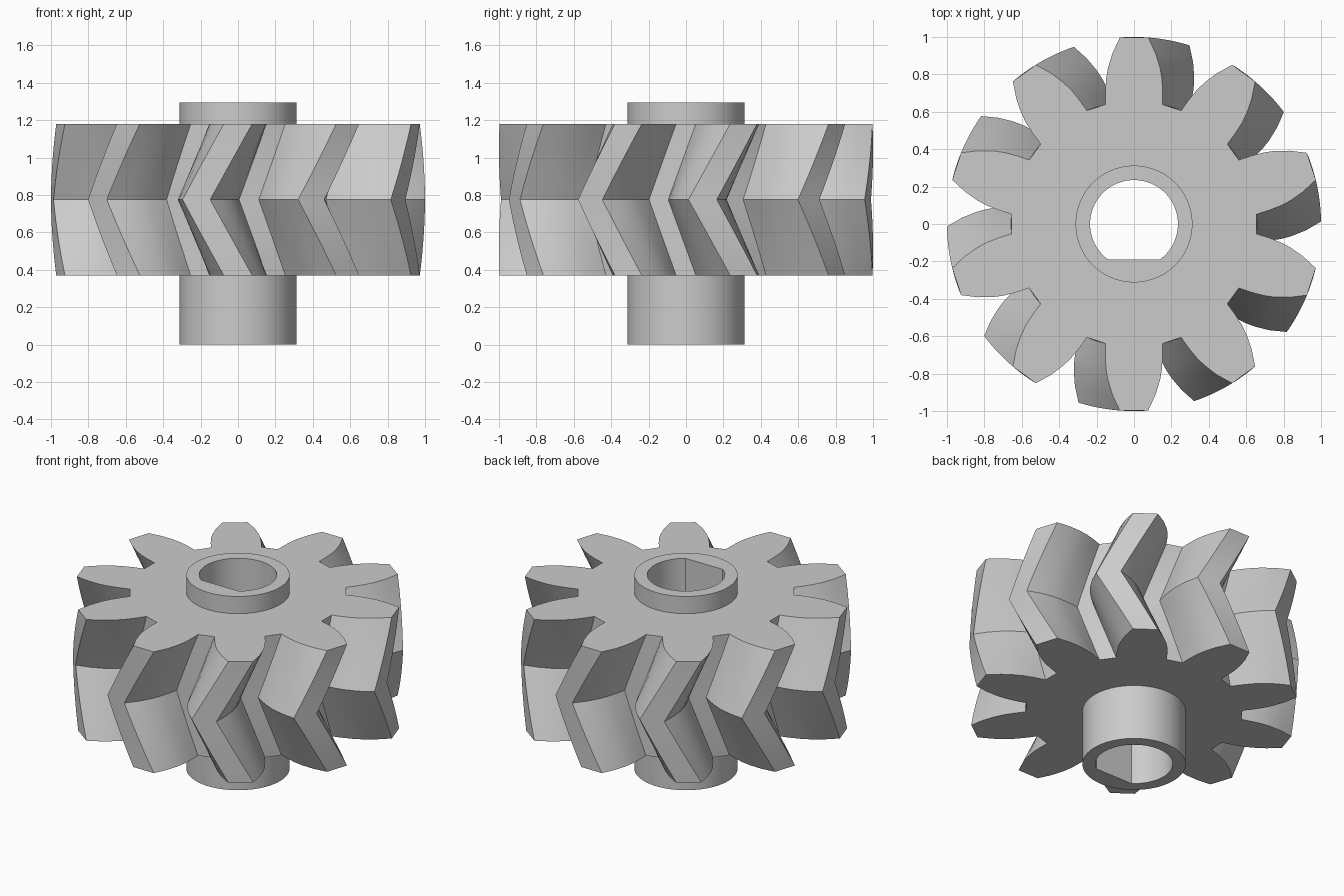
import bpy, bmesh
from math import sin, cos, radians, tau

cube = bpy.data.objects.get("Cube")
if cube:
    bpy.data.objects.remove(cube, do_unlink=True)

steel = bpy.data.materials.new("plain grey")
steel.use_nodes = True
steel.diffuse_color = (0.6, 0.6, 0.6, 1)
steel.node_tree.nodes["Principled BSDF"].inputs["Base Color"].default_value = steel.diffuse_color

TEETH = 10
TWIST = radians(-12.9)       # turn of the teeth at mid height
HUB_R, BORE_R, BORE_FLAT = 0.3125, 0.235, -0.19
HUB_TOP, GEAR_LOW, GEAR_TOP = 1.295, 0.37, 1.18
SLICES = 20


def loft(name, loops, closed=False):
    """Skin a list of equally long point loops with quads."""
    bm = bmesh.new()
    rings = [[bm.verts.new(p) for p in loop] for loop in loops]
    pairs = list(zip(rings, rings[1:]))
    if closed:
        pairs.append((rings[-1], rings[0]))
    for a, b in pairs:
        for i in range(len(a)):
            j = (i + 1) % len(a)
            bm.faces.new((a[i], a[j], b[j], b[i]))
    bmesh.ops.recalc_face_normals(bm, faces=bm.faces)
    mesh = bpy.data.meshes.new(name)
    bm.to_mesh(mesh)
    bm.free()
    mesh.materials.append(steel)
    ob = bpy.data.objects.new(name, mesh)
    bpy.context.collection.objects.link(ob)
    bpy.ops.object.select_all(action='DESELECT')
    bpy.context.view_layer.objects.active = ob
    ob.select_set(True)
    bpy.ops.object.shade_smooth_by_angle(angle=radians(28))
    return ob


def ring(polar, z, turn=0.0):
    return [(r * cos(a + turn), r * sin(a + turn), z) for r, a in polar]


# Tooth flank: radius and half angle in degrees, root to tip
flank = [(0.657, 13.4), (0.72, 12.3), (0.79, 10.9), (0.845, 9.5), (0.92, 7.2), (1.0, 4.35)]
tooth = [(r, -h) for r, h in flank] + [(r, h) for r, h in reversed(flank)]
outline = [(r, radians(18 + k * 360 / TEETH + h)) for k in range(TEETH) for r, h in tooth]
inner = [(HUB_R - 0.001, a) for r, a in outline]

# Herringbone gear: end faces plus slices turning to the middle and back
layers = [ring(inner, GEAR_LOW)]
for s in range(SLICES + 1):
    t = s / SLICES
    layers.append(ring(outline, GEAR_LOW + (GEAR_TOP - GEAR_LOW) * t,
                       TWIST * (1 - abs(2 * t - 1))))
layers.append(ring(inner, GEAR_TOP))
loft("herringbone_gear", layers)

# Hub with a D-shaped bore
angles = [tau * i / 80 for i in range(80)]
circle = [(HUB_R, a) for a in angles]


def bore(z):
    return [(BORE_R * cos(a), max(BORE_FLAT, BORE_R * sin(a)), z) for a in angles]


loft("hub", [ring(circle, 0), ring(circle, HUB_TOP), bore(HUB_TOP), bore(0)], closed=True)
